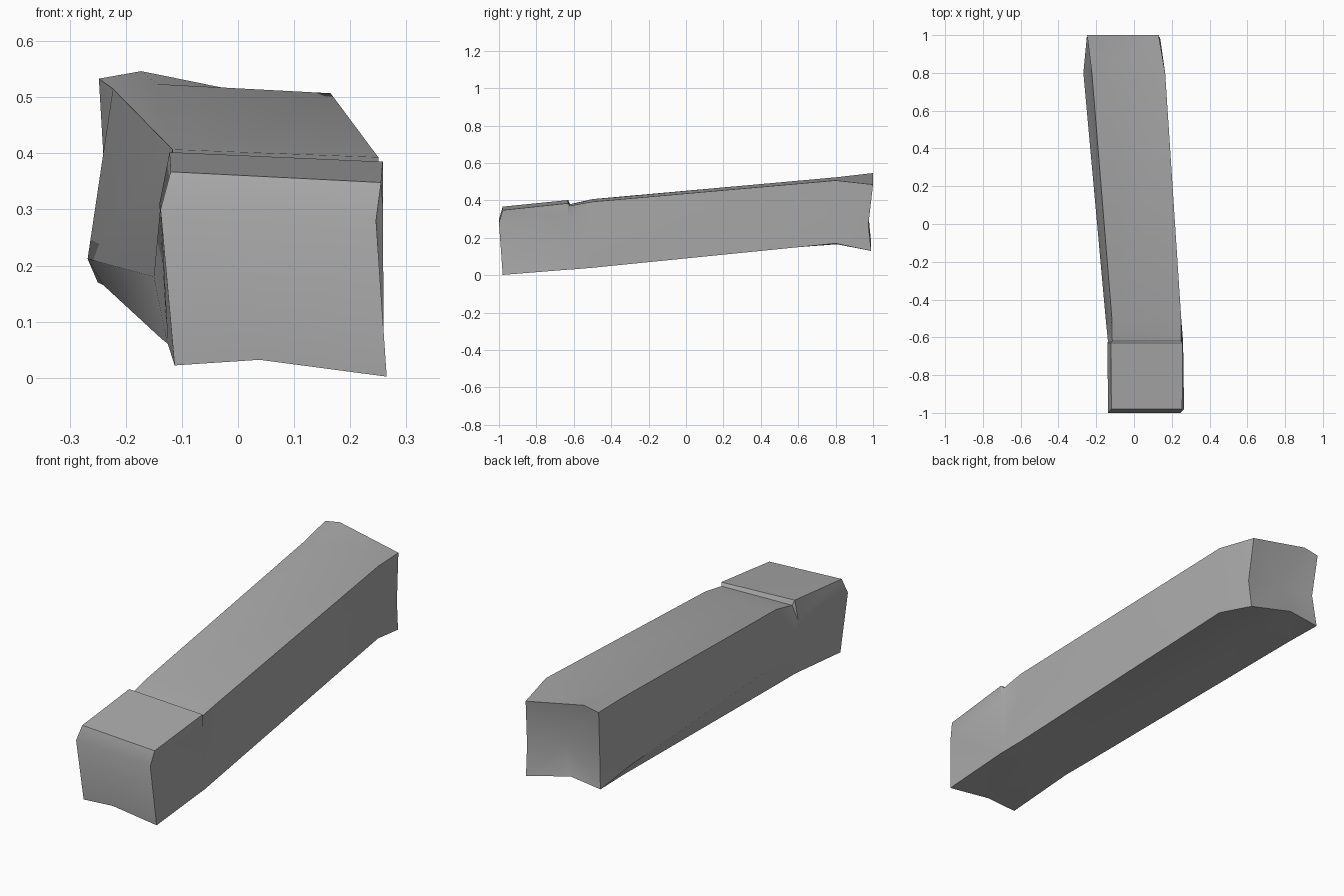
import bpy
import bmesh
import math
from mathutils import Vector

default_cube = bpy.data.objects.get("Cube")
if default_cube:
    bpy.data.objects.remove(default_cube, do_unlink=True)


def make_material(name, colour):
    material = bpy.data.materials.new(name)
    material.use_nodes = True
    material.diffuse_color = colour
    material.node_tree.nodes["Principled BSDF"].inputs["Base Color"].default_value = colour
    return material


def section(y, top_left, top_right, right_mid, bottom_right, bottom_left, left_mid,
            top_lift=0.0, bottom_lift=0.0, mid_shift=0.0):
    """One cross-section: corners plus worn midpoints, as a loop of 3D points."""
    def point(pair, shift=0.0):
        return Vector((pair[0], y + shift, pair[1]))
    tl, tr = point(top_left), point(top_right)
    br, bl = point(bottom_right), point(bottom_left)
    top_mid = tl.lerp(tr, 0.2) + Vector((0, 0, top_lift))
    bottom_mid = br.lerp(bl, 0.6) + Vector((0, 0, bottom_lift))
    return [tl, top_mid, tr, point(right_mid, mid_shift), br, bottom_mid, bl,
            point(left_mid, mid_shift)]


# Cross-sections of the worn beam, from the front end to the back end
sections = [
    section(-.98, (-.12, .367), (.255, .348), (.246, .28), (.265, .002), (-.113, .022),
            (-.138, .30), bottom_lift=.018, mid_shift=-.02),
    section(-.63, (-.122, .402), (.258, .385), (.258, .31), (.26, .03), (-.125, .06), (-.14, .31)),
    section(-.62, (-.115, .38), (.25, .372), (.254, .31), (.26, .03), (-.126, .061), (-.138, .31)),
    section(-.5, (-.117, .407), (.25, .393), (.25, .28), (.25, .04), (-.137, .07), (-.15, .18)),
    section(.8, (-.223, .515), (.165, .507), (.165, .34), (.165, .17), (-.24, .165),
            (-.268, .212), top_lift=.01),
    section(.99, (-.248, .533), (.13, .485), (.14, .27), (.135, .13), (-.25, .17),
            (-.236, .33), top_lift=.023, bottom_lift=.035, mid_shift=-.015),
]

# Skin the sections into a beam
bm = bmesh.new()
rings = [[bm.verts.new(p) for p in ring] for ring in sections]
count = len(rings[0])
for near, far in zip(rings, rings[1:]):
    for i in range(count):
        j = (i + 1) % count
        bm.faces.new((near[i], near[j], far[j], far[i]))

# Front end: rounded upper lip over a flat lower face
tl, tm, tr, rm, br, bmid, bl, lm = rings[0]
bm.faces.new((tl, tm, tr, rm, lm))
bm.faces.new((lm, rm, br, bmid, bl))

# Back end: shallow dished face
back = rings[-1]
hub = bm.verts.new((-.05, .96, .32))
for i in range(count):
    bm.faces.new((back[i], back[(i + 1) % count], hub))
for vert in (back[0], back[1], back[2]):
    vert.co.y = 1.0

bmesh.ops.triangulate(bm, faces=[f for f in bm.faces if len(f.verts) > 3])
bmesh.ops.recalc_face_normals(bm, faces=bm.faces)

mesh = bpy.data.meshes.new("worn_beam")
bm.to_mesh(mesh)
bm.free()
beam = bpy.data.objects.new("worn_beam", mesh)
bpy.context.collection.objects.link(beam)
mesh.materials.append(make_material("plain grey", (.4, .4, .4, 1)))

# Smooth the worn surfaces while keeping the corners crisp
bpy.ops.object.select_all(action='DESELECT')
beam.select_set(True)
bpy.context.view_layer.objects.active = beam
bpy.ops.object.shade_smooth_by_angle(angle=math.radians(30))
